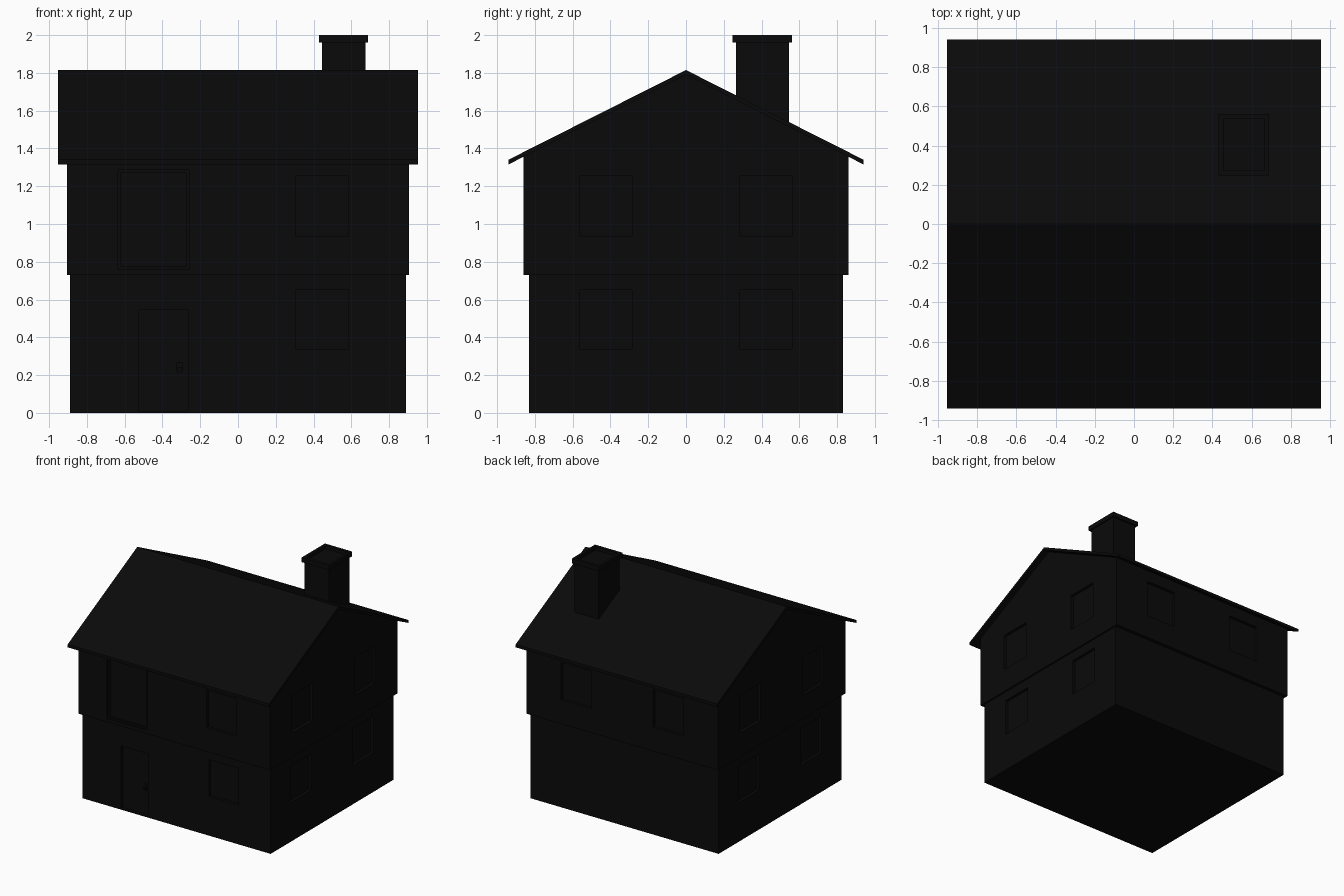
import bpy, bmesh

old = bpy.data.objects.get("Cube")
if old:
    bpy.data.objects.remove(old, do_unlink=True)

COLOUR = (0.003, 0.003, 0.003, 1)
black = bpy.data.materials.new("soot_black")
black.use_nodes = True
black.diffuse_color = COLOUR
black.node_tree.nodes["Principled BSDF"].inputs["Base Color"].default_value = COLOUR


def prism(bm, x0, x1, profile):
    """Extrude a (y, z) outline from x0 to x1."""
    a = [bm.verts.new((x0, y, z)) for y, z in profile]
    b = [bm.verts.new((x1, y, z)) for y, z in profile]
    bm.faces.new(a)
    bm.faces.new(b[::-1])
    for i in range(len(a)):
        j = (i + 1) % len(a)
        bm.faces.new((a[j], a[i], b[i], b[j]))


def rect(y0, y1, z0, z1):
    return [(y0, z0), (y1, z0), (y1, z1), (y0, z1)]


def make(name, solids):
    bm = bmesh.new()
    for solid in solids:
        prism(bm, *solid)
    bmesh.ops.recalc_face_normals(bm, faces=bm.faces)
    mesh = bpy.data.meshes.new(name)
    bm.to_mesh(mesh)
    bm.free()
    mesh.materials.append(black)
    obj = bpy.data.objects.new(name, mesh)
    bpy.context.collection.objects.link(obj)
    return obj


def carve(target, solids):
    """Cut shallow recesses, then discard the cutter."""
    cutter = make("recess_cutter", solids)
    cutter.hide_render = True
    mod = target.modifiers.new("recesses", 'BOOLEAN')
    mod.operation = 'DIFFERENCE'
    mod.solver = 'EXACT'
    mod.object = cutter
    bpy.context.view_layer.objects.active = target
    bpy.ops.object.modifier_apply(modifier=mod.name)
    bpy.data.objects.remove(cutter, do_unlink=True)


def side_windows(wall_x, z0, z1, depth):
    """Recess boxes for two windows on each end wall."""
    out = []
    for s in (-1, 1):
        xs = sorted((s * (wall_x - depth), s * (wall_x + 0.05)))
        for y0, y1 in ((-0.56, -0.285), (0.285, 0.56)):
            out.append((*xs, rect(y0, y1, z0, z1)))
    return out


LX, LY, UX, UY, FLOOR = 0.89, 0.83, 0.905, 0.86, 0.73
RIDGE, SLOPE, THICK, DEPTH = 1.815, 0.505, 0.025, 0.025


def roof_z(y):
    return RIDGE - SLOPE * abs(y)


# Ground floor with door and window recesses
lower = make("lower_walls", [(-LX, LX, rect(-LY, LY, 0, FLOOR))])
carve(lower, side_windows(LX, 0.335, 0.65, DEPTH) + [
    (0.305, 0.585, rect(-1, DEPTH - LY, 0.335, 0.65)),
    (-0.525, -0.265, rect(-1, DEPTH - LY, 0.01, 0.545))])

# Upper floor with gables, closed just under the roof
under = THICK - 0.002
upper = make("upper_walls", [(-UX, UX, [
    (-UY, FLOOR), (UY, FLOOR), (UY, roof_z(UY) - under),
    (0, RIDGE - under), (-UY, roof_z(UY) - under)])])
cuts = side_windows(UX, 0.935, 1.255, DEPTH)
cuts.append((-0.635, -0.26, rect(-1, DEPTH - UY, 0.76, 1.285)))
cuts.append((0.305, 0.585, rect(-1, DEPTH - UY, 0.935, 1.255)))
for x0, x1 in ((-0.58, -0.29), (0.29, 0.58)):
    cuts.append((x0, x1, rect(UY - DEPTH, 1, 0.935, 1.255)))
carve(upper, cuts)

# Thin pitched roof
EAVE = 0.94
make("roof", [(-0.953, 0.953, [
    (-EAVE, roof_z(EAVE)), (0, RIDGE), (EAVE, roof_z(EAVE)),
    (EAVE, roof_z(EAVE) - THICK), (0, RIDGE - THICK),
    (-EAVE, roof_z(EAVE) - THICK)])])

# Chimney stack and its open cap ring
CX0, CX1, CY0, CY1 = 0.445, 0.675, 0.265, 0.545
make("chimney_stack", [(CX0, CX1, rect(CY0, CY1, 1.45, 1.97))])
cap = make("chimney_cap", [(0.43, 0.688, rect(0.247, 0.56, 1.96, 2.0))])
carve(cap, [(CX0 + 0.01, CX1 - 0.01, rect(CY0 + 0.01, CY1 - 0.01, 1.9, 2.1))])

# Door handle: plate and lever
front = DEPTH - LY
make("door_handle", [
    (-0.325, -0.295, rect(front - 0.008, front + 0.004, 0.215, 0.27)),
    (-0.32, -0.3, rect(front - 0.022, front, 0.225, 0.243))])

# Slim frame inside the large upper window
wy0, wy1 = DEPTH - UY - 0.012, DEPTH - UY + 0.004
make("large_window_frame", [
    (-0.635, -0.62, rect(wy0, wy1, 0.76, 1.285)),
    (-0.275, -0.26, rect(wy0, wy1, 0.76, 1.285)),
    (-0.62, -0.275, rect(wy0, wy1, 0.76, 0.775)),
    (-0.62, -0.275, rect(wy0, wy1, 1.27, 1.285))])
